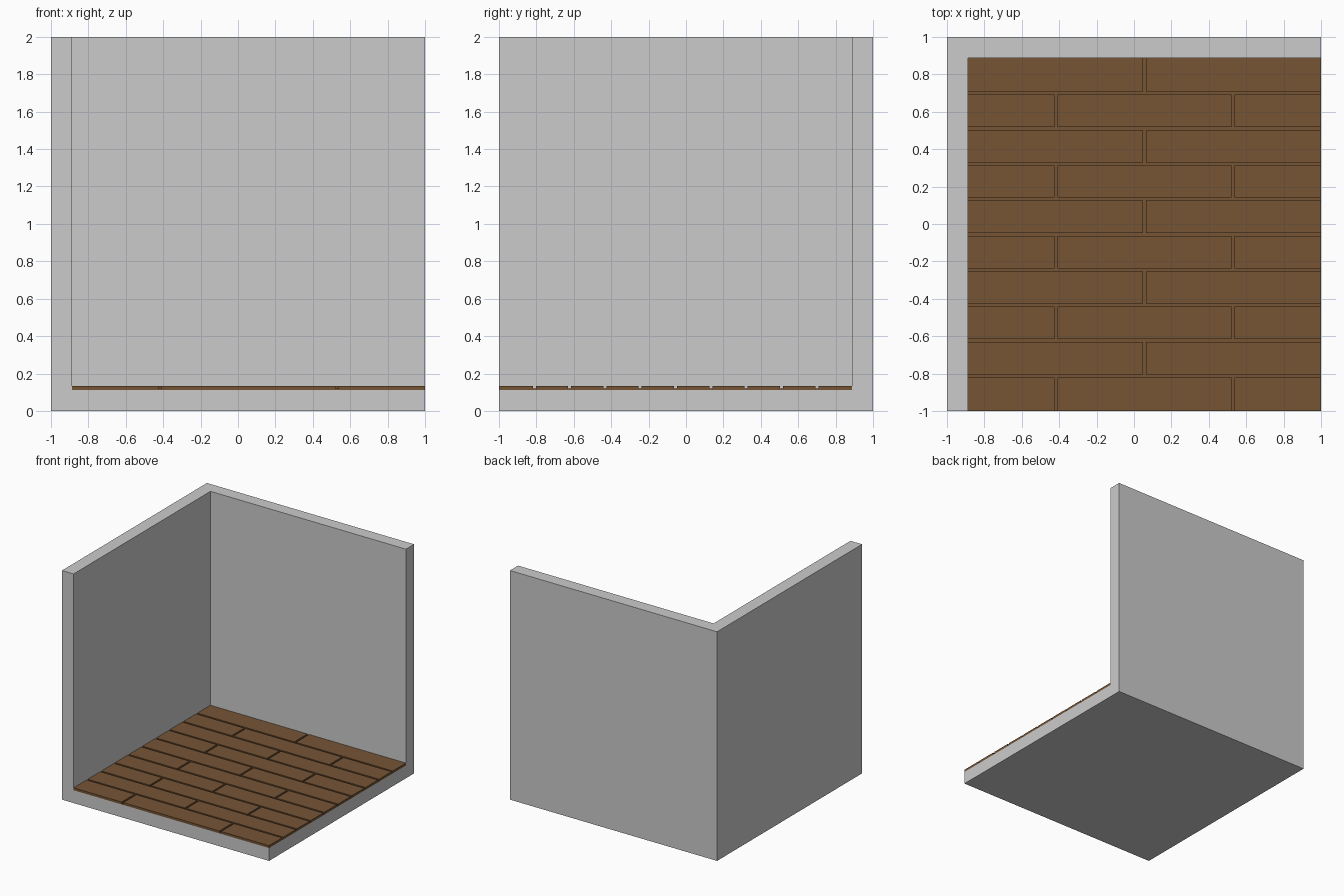
import bpy, bmesh

if "Cube" in bpy.data.objects:
    bpy.data.objects.remove(bpy.data.objects["Cube"])

WALL = 0.112
GAP = 0.016
BASE_Z, GROOVE_Z, TOP_Z = 0.112, 0.12, 0.133
ROWS = 10
X0, X1 = -1 + WALL, 1.0
Y0, Y1 = -1.0, 1 - WALL

wood = bpy.data.materials.new("wood")
wood.diffuse_color = (0.18, 0.09, 0.036, 1)
wood.use_nodes = True
wood.node_tree.nodes["Principled BSDF"].inputs["Base Color"].default_value = wood.diffuse_color


def box_object(name, lo, hi, mat=None):
    bm = bmesh.new()
    bmesh.ops.create_cube(bm, size=1)
    for v in bm.verts:
        v.co = [lo[i] if v.co[i] < 0 else hi[i] for i in range(3)]
    return finish(name, bm, mat)


def finish(name, bm, mat=None):
    me = bpy.data.meshes.new(name)
    bm.to_mesh(me)
    bm.free()
    ob = bpy.data.objects.new(name, me)
    bpy.context.collection.objects.link(ob)
    if mat:
        me.materials.append(mat)
    return ob


# Room shell: a solid cube with the open corner cut away
shell = box_object("room_shell", (-1, -1, 0), (1, 1, 2))
cutter = box_object("room_cutter", (X0, -1.5, BASE_Z), (1.5, Y1, 2.5))
cut = shell.modifiers.new("open_corner", 'BOOLEAN')
cut.operation = 'DIFFERENCE'
cut.solver = 'EXACT'
cut.object = cutter
cutter.hide_render = True
cutter.hide_set(True)

# Wooden underlay seen at the bottom of the grooves
box_object("floor_underlay", (X0, Y0, BASE_Z), (X1, Y1, GROOVE_Z), wood)

# Staggered floor planks, gaps only between neighbours
pitch = (Y1 - Y0) / ROWS
length = (X1 - X0) / 2
for row in range(ROWS):
    ya = Y0 + row * pitch + (GAP / 2 if row else 0)
    yb = Y0 + (row + 1) * pitch - (GAP / 2 if row < ROWS - 1 else 0)
    offsets = (0, 0.5, 1.5, 2) if row % 2 == 0 else (0, 1, 2)
    cuts = [X0 + length * t for t in offsets]
    for i in range(len(cuts) - 1):
        xa = cuts[i] + (GAP / 2 if i else 0)
        xb = cuts[i + 1] - (GAP / 2 if i < len(cuts) - 2 else 0)
        box_object(f"plank_{row + 1}_{i + 1}", (xa, ya, BASE_Z), (xb, yb, TOP_Z), wood)
